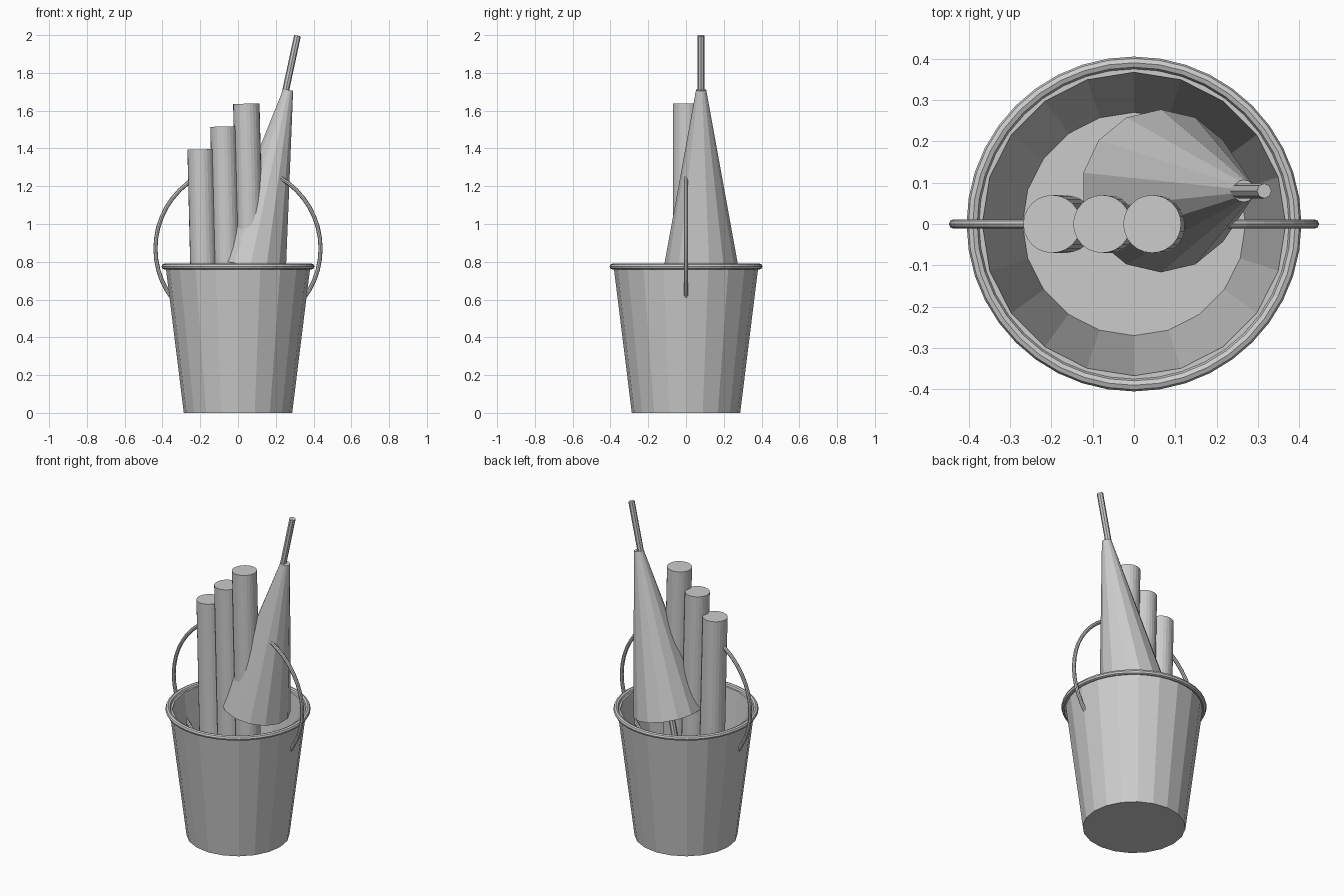
import bpy, bmesh, math
from mathutils import Vector

if "Cube" in bpy.data.objects:
    bpy.data.objects.remove(bpy.data.objects["Cube"])


def finish(bm, name, smooth=False):
    bmesh.ops.recalc_face_normals(bm, faces=bm.faces)
    mesh = bpy.data.meshes.new(name)
    bm.to_mesh(mesh)
    bm.free()
    ob = bpy.data.objects.new(name, mesh)
    bpy.context.collection.objects.link(ob)
    for p in mesh.polygons:
        p.use_smooth = smooth
    return ob


def lathe(name, profile, sides):
    """Revolve an (r, z) profile; both ends are closed with caps."""
    bm = bmesh.new()
    rings = []
    for r, z in profile:
        rings.append([bm.verts.new((r * math.cos(a), r * math.sin(a), z))
                      for a in (2 * math.pi * i / sides for i in range(sides))])
    for a, b in zip(rings, rings[1:]):
        for i in range(sides):
            j = (i + 1) % sides
            bm.faces.new((a[i], a[j], b[j], b[i]))
    bm.faces.new(rings[0])
    bm.faces.new(rings[-1])
    return finish(bm, name)


def rod(name, bottom, top, r1, r2, sides):
    """Capped cylinder or cone between two points."""
    bottom, top = Vector(bottom), Vector(top)
    axis = top - bottom
    bpy.ops.mesh.primitive_cone_add(vertices=sides, radius1=r1, radius2=r2,
                                    depth=axis.length, location=(bottom + top) / 2)
    ob = bpy.context.object
    ob.name = name
    # all rods lean in the xz plane only
    ob.rotation_euler = (0, math.atan2(axis.x, axis.z), 0)
    return ob


def ring(name, radius, tube, z, segs, sides, upright=False):
    bpy.ops.mesh.primitive_torus_add(
        major_radius=radius, minor_radius=tube, major_segments=segs,
        minor_segments=sides, location=(0, 0, z),
        rotation=(math.pi / 2 if upright else 0, 0, 0))
    ob = bpy.context.object
    ob.name = name
    return ob


# Bucket shell with inner wall and floor
lathe("bucket", [(0.287, 0), (0.383, 0.775), (0.367, 0.775), (0.27, 0.02)], 20)

# Rolled rim and the hoop handle
ring("bucket_rim", 0.39, 0.015, 0.775, 40, 8)
ring("bucket_handle", 0.437, 0.011, 0.87, 48, 8, upright=True)

# Three standing tubes of rising height, leaning slightly left
for i in range(3):
    x = -0.198 + 0.121 * i
    top = 1.395 + 0.121 * i
    rod(f"tube_{i + 1}", (x + 0.024 * top, 0, 0.02), (x, 0, top), 0.07, 0.07, 24)

# Leaning cone on a thin stick that runs down into the bucket
lean = 0.215
rod("cone", (0.065, 0.08, 0.775), (0.065 + lean * 0.935, 0.08, 1.71), 0.197, 0.027, 14)
rod("stick", (0.315 - lean * 1.95, 0.08, 0.05), (0.315, 0.08, 1.997), 0.018, 0.018, 8)
